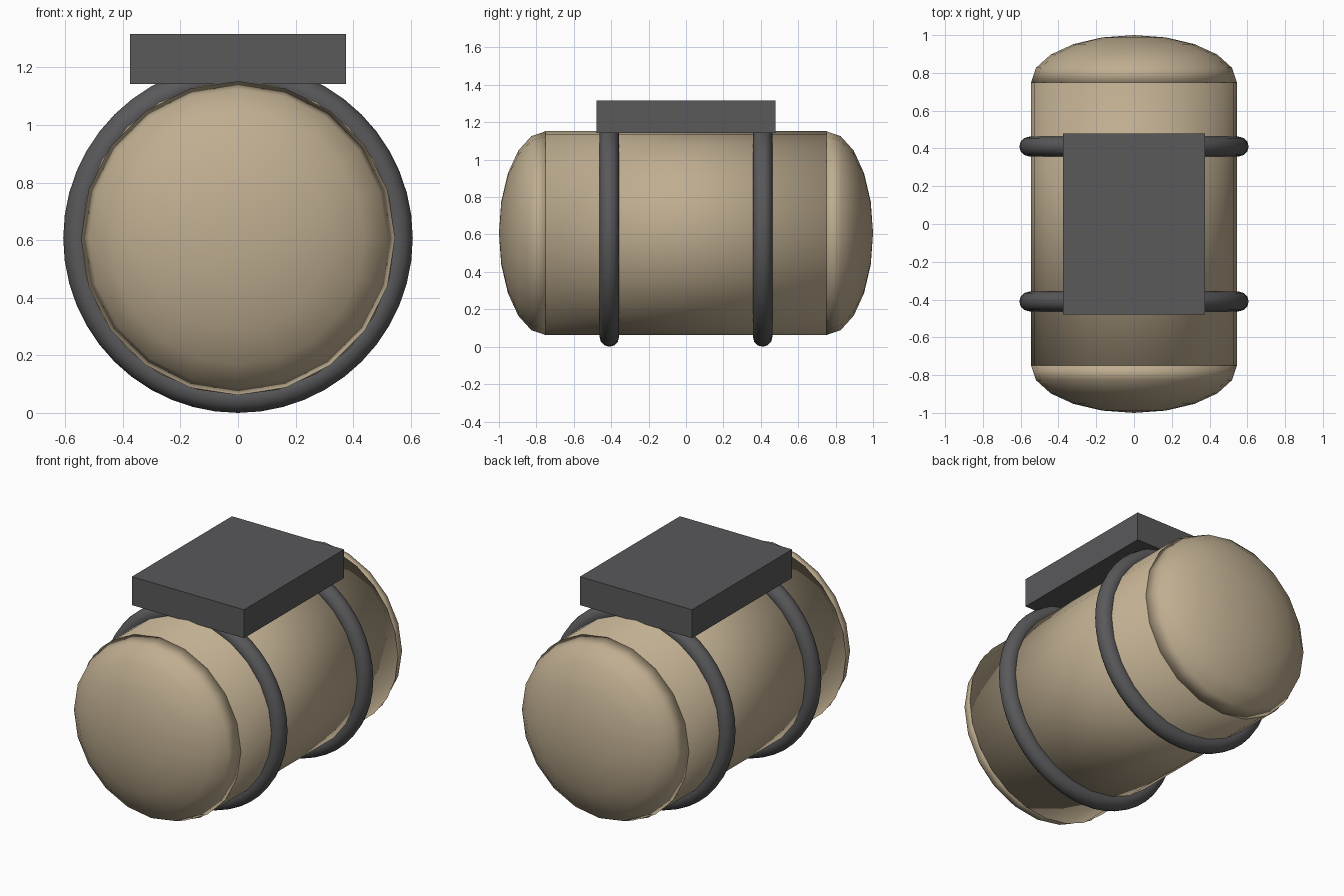
import bpy, bmesh
from math import pi, sin, cos, radians
from mathutils import Matrix

if "Cube" in bpy.data.objects:
    bpy.data.objects.remove(bpy.data.objects["Cube"])

RADIUS, HALF, CENTRE = 0.545, 0.75, 0.607


def material(name, rgb):
    m = bpy.data.materials.new(name)
    m.use_nodes = True
    m.diffuse_color = (*rgb, 1)
    m.node_tree.nodes["Principled BSDF"].inputs["Base Color"].default_value = (*rgb, 1)
    return m


tan = material("tan_paint", (0.52, 0.42, 0.28))
grey = material("dark_grey_metal", (0.10, 0.10, 0.105))


def add(name, bm, mat, smooth=True):
    bmesh.ops.recalc_face_normals(bm, faces=bm.faces)
    for f in bm.faces:
        f.smooth = smooth
    me = bpy.data.meshes.new(name)
    bm.to_mesh(me)
    bm.free()
    me.materials.append(mat)
    ob = bpy.data.objects.new(name, me)
    bpy.context.collection.objects.link(ob)
    return ob


# Tank body, lying along y
bm = bmesh.new()
bmesh.ops.create_cone(bm, cap_ends=True, segments=24, radius1=RADIUS, radius2=RADIUS, depth=2 * HALF,
                      matrix=Matrix.Translation((0, 0, CENTRE)) @ Matrix.Rotation(pi / 2, 4, "X"))
add("tank_body", bm, tan)


# Domed ends: closed, flattened half spheres
def dome(name, side, segments=20, rings=5):
    bm = bmesh.new()
    loops = []
    for i in range(rings):
        a = pi / 2 * i / rings
        r, y = RADIUS * cos(a), side * (HALF + 0.25 * sin(a))
        loops.append([bm.verts.new((r * cos(2 * pi * k / segments), y,
                                    CENTRE + r * sin(2 * pi * k / segments))) for k in range(segments)])
    pole = bm.verts.new((0, side, CENTRE))
    bm.faces.new(loops[0])
    for k in range(segments):
        n = (k + 1) % segments
        for lo, hi in zip(loops, loops[1:]):
            bm.faces.new((lo[k], lo[n], hi[n], hi[k]))
        bm.faces.new((loops[-1][k], loops[-1][n], pole))
    add(name, bm, tan)


dome("front_dome", -1)
dome("back_dome", 1)

# Ring bands around the tank
for name, y in (("front_band", -0.41), ("back_band", 0.41)):
    bpy.ops.mesh.primitive_torus_add(major_segments=48, minor_segments=12, major_radius=0.555,
                                     minor_radius=0.052, location=(0, y, CENTRE),
                                     rotation=(radians(90), 0, 0))
    ring = bpy.context.object
    ring.name = name
    ring.data.materials.append(grey)
    bpy.ops.object.shade_smooth()

# Mounting block on top
bm = bmesh.new()
bmesh.ops.create_cube(bm, size=1, matrix=Matrix.Translation((0, 0, 1.229)) @ Matrix.Diagonal((0.75, 0.956, 0.172, 1)))
add("mounting_block", bm, grey, smooth=False)
